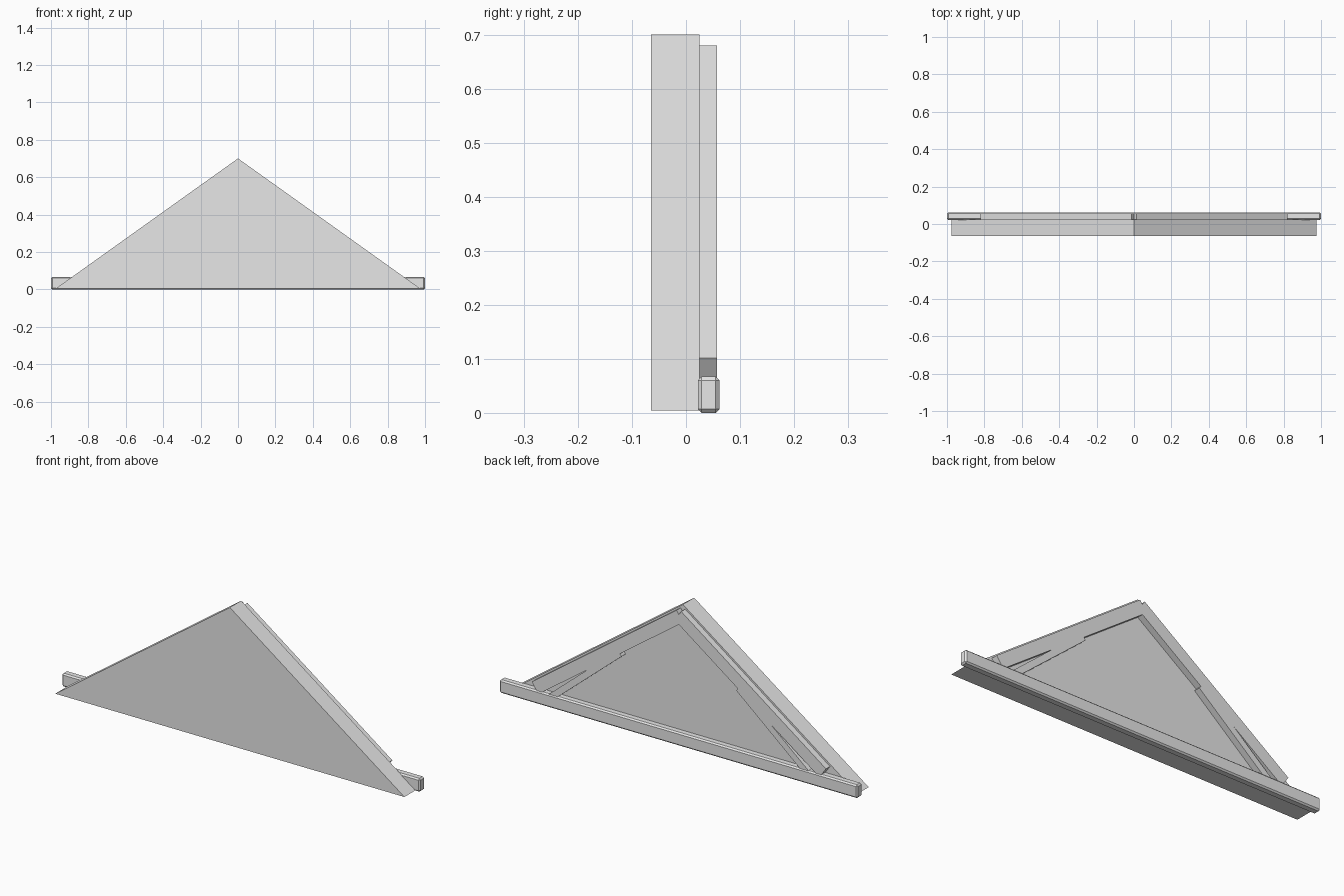
import bpy
import bmesh
from mathutils import Vector

cube = bpy.data.objects.get("Cube")
if cube:
    bpy.data.objects.remove(cube, do_unlink=True)

# One plain grey for the whole gable
grey = bpy.data.materials.new("light_grey")
grey.use_nodes = True
colour = (0.8, 0.8, 0.8, 1)
grey.diffuse_color = colour
grey.node_tree.nodes["Principled BSDF"].inputs["Base Color"].default_value = colour


def extrude_profile(name, points, front, back):
    """Extrude an outline in the x-z plane from y = front to y = back."""
    bm = bmesh.new()
    face = bm.faces.new([bm.verts.new((x, front, z)) for x, z in points])
    result = bmesh.ops.extrude_face_region(bm, geom=[face])
    moved = [v for v in result["geom"] if isinstance(v, bmesh.types.BMVert)]
    bmesh.ops.translate(bm, verts=moved, vec=(0, back - front, 0))
    bmesh.ops.recalc_face_normals(bm, faces=bm.faces)
    mesh = bpy.data.meshes.new(name)
    bm.to_mesh(mesh)
    bm.free()
    mesh.materials.append(grey)
    obj = bpy.data.objects.new(name, mesh)
    bpy.context.collection.objects.link(obj)
    return obj


def board(name, start, end, width, side):
    """Square-cut board on one slope; width runs to the right of start-to-end."""
    a, b = Vector(start), Vector(end)
    along = (b - a).normalized()
    across = Vector((along.y, -along.x)) * width
    outline = [(side * p.x, p.y) for p in (a, b, b + across, a + across)]
    return extrude_profile(name, outline, BACK, BACK + 0.032)


FRONT, BACK = -0.065, 0.025

# Solid triangular gable panel
extrude_profile("gable_panel", [(-0.975, 0.004), (0.975, 0.004), (0, 0.7)], FRONT, BACK)

# Sloping rafters and the thinner braces below them
for label, side in (("left", 1), ("right", -1)):
    board(label + "_rafter", (0.013, 0.68), (0.822, 0.102), 0.064, side)
    board(label + "_brace", (0.32, 0.364), (0.718, 0.03), -0.032, side)

# Chamfered tie beam along the bottom
beam = extrude_profile("tie_beam", [(-1, 0), (1, 0), (1, 0.067), (-1, 0.067)], 0.022, 0.062)
chamfer = beam.modifiers.new("chamfer", "BEVEL")
chamfer.width = 0.007
chamfer.segments = 1
